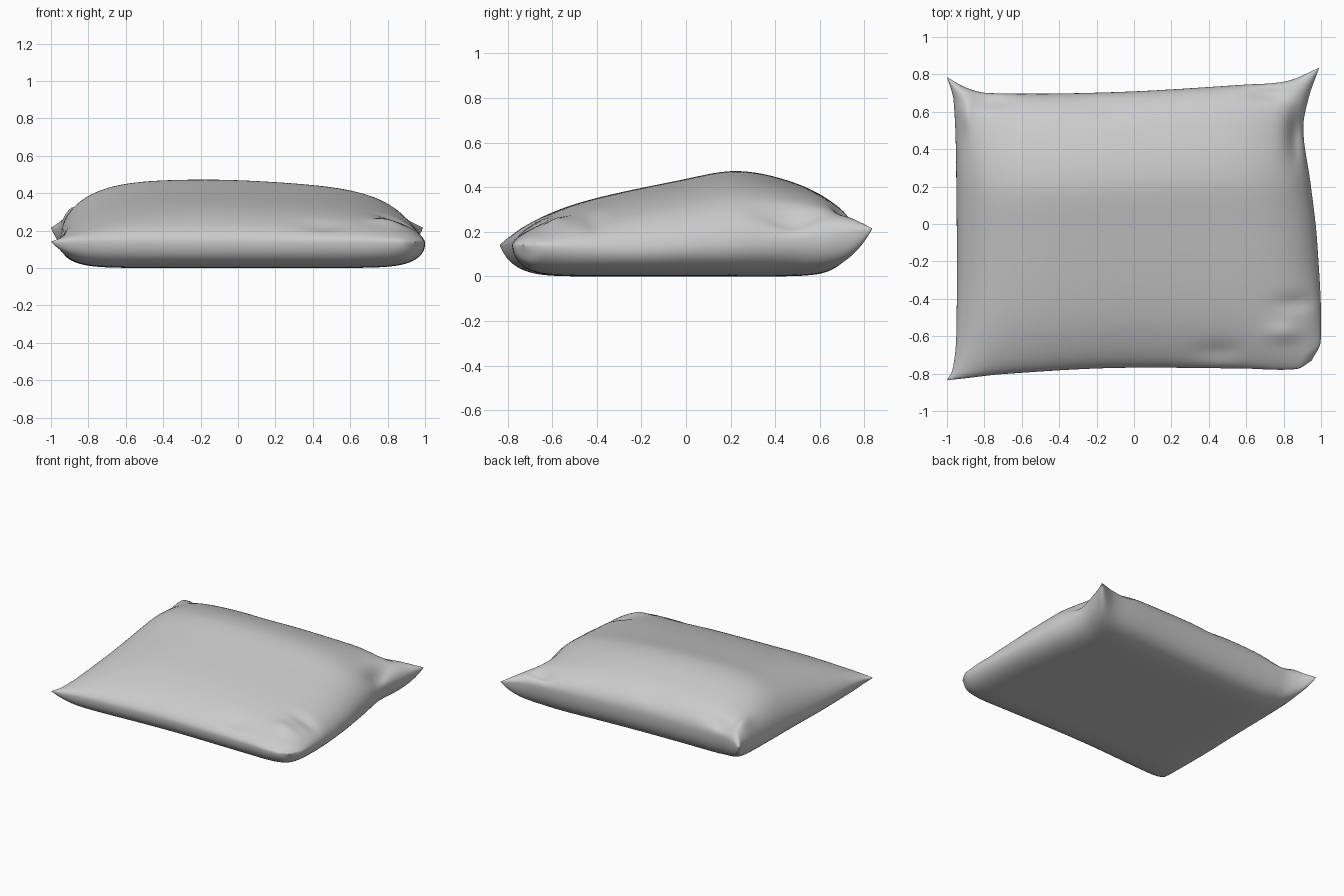
import bpy, bmesh
from math import sin, pi, exp, sqrt

if "Cube" in bpy.data.objects:
    bpy.data.objects.remove(bpy.data.objects["Cube"])


def curve(points):
    """Smooth interpolating function through (t, value) points."""
    n = len(points)
    slope = []
    for i in range(n):
        a, b = points[max(i - 1, 0)], points[min(i + 1, n - 1)]
        slope.append((b[1] - a[1]) / (b[0] - a[0]))

    def f(t):
        i = 0
        while i < n - 2 and t > points[i + 1][0]:
            i += 1
        (t0, p0), (t1, p1) = points[i], points[i + 1]
        d = t1 - t0
        k = (t - t0) / d
        return ((2*k**3 - 3*k*k + 1) * p0 + (k**3 - 2*k*k + k) * d * slope[i]
                + (3*k*k - 2*k**3) * p1 + (k**3 - k*k) * d * slope[i + 1])
    return f


# Seam outline, with pulled-out corners
left = curve([(-1, -1), (-.93, -.97), (-.7, -.95), (.3, -.95), (.85, -.965), (1, -1)])
right = curve([(-1, .95), (-.87, .998), (-.2, .98), (.2, .945), (.58, .905), (.8, .935), (1, .99)])
front = curve([(-1, -.835), (-.9, -.825), (-.7, -.803), (-.1, -.77), (.6, -.772), (.92, -.775), (1, -.73)])
back = curve([(-1, .785), (-.9, .73), (-.78, .70), (-.1, .705), (.6, .745), (.83, .765), (1, .835)])
seam = curve([(-1, .14), (-.4, .12), (0, .135), (.6, .165), (1, .215)])

# Crown height along the depth, and its slight slope across the width
crown = curve([(-1, .27), (-.85, .295), (-.65, .33), (-.3, .385), (0, .43), (.28, .47), (.45, .47), (.7, .445), (1, .42)])
across = curve([(-1, .95), (-.7, .98), (-.2, 1), (.1, .985), (.6, .92), (1, .86)])

# Soft dents and puckers in the top cloth: x, y, radius x, radius y, depth
dents = [(.87, .47, .05, .12, .05), (.86, -.42, .10, .04, .02), (-.76, .66, .10, .04, .03),
         (.72, .70, .10, .04, .03), (-.15, .62, .12, .06, .012), (.45, -.68, .12, .05, .015),
         (.80, -.58, .09, .05, -.02), (-.90, .60, .04, .10, -.03)]


def fullness(u, v, a):
    return sqrt(max(0, (1 - abs(u)**a) * (1 - abs(v)**a)))


def place(u, v, top):
    x = left(v) + (right(v) - left(v)) * (u + 1) / 2
    y = front(u) + (back(u) - front(u)) * (v + 1) / 2
    s = seam(v)
    if not top:
        return x, y, s * (1 - fullness(u, v, 10))
    g = fullness(u, v, 5)
    z = s + (crown(v) * across(u) - s) * g
    for cx, cy, rx, ry, d in dents:
        z -= d * min(1, 2 * g) * exp(-((x - cx) / rx)**2 - ((y - cy) / ry)**2)
    return x, y, z


# Cushion: two cloth sheets joined along a shared seam, finer near the edges
N = 72
steps = [sin(pi / 2 * (2 * i / N - 1)) for i in range(N + 1)]
bm = bmesh.new()
upper = [[bm.verts.new(place(u, v, True)) for u in steps] for v in steps]
lower = [[upper[j][i] if i in (0, N) or j in (0, N) else bm.verts.new(place(u, v, False))
          for i, u in enumerate(steps)] for j, v in enumerate(steps)]
for j in range(N):
    for i in range(N):
        quad = lambda g: (g[j][i], g[j][i + 1], g[j + 1][i + 1], g[j + 1][i])
        bm.faces.new(quad(upper))
        bm.faces.new(quad(lower)[::-1])
for f in bm.faces:
    f.smooth = True
mesh = bpy.data.meshes.new("cushion")
bm.to_mesh(mesh)
bm.free()
cushion = bpy.data.objects.new("cushion", mesh)
bpy.context.collection.objects.link(cushion)
